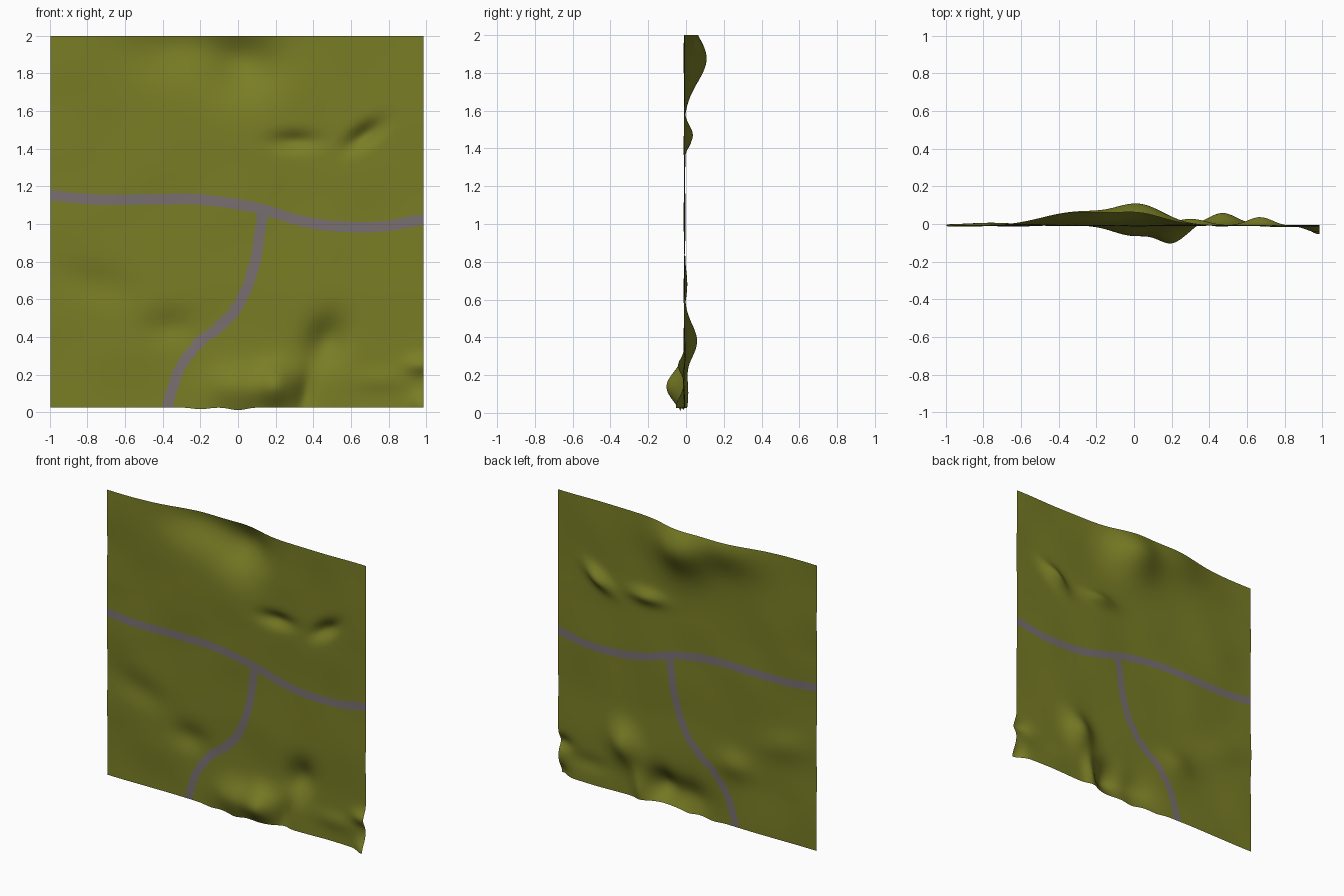
import bpy, bmesh, math
from mathutils import Vector, noise
from mathutils.geometry import intersect_point_line

if "Cube" in bpy.data.objects:
    bpy.data.objects.remove(bpy.data.objects["Cube"])

X0, X1, Z0, Z1 = -0.997, 0.987, 0.025, 2.0
N = 170
HALF = 0.028          # half road width
CELL = 2.0 / N


def material(name, rgb):
    m = bpy.data.materials.new(name)
    m.diffuse_color = (*rgb, 1)
    m.use_nodes = True
    m.node_tree.nodes["Principled BSDF"].inputs["Base Color"].default_value = m.diffuse_color
    return m


def smooth_path(pts, steps=5):
    """Catmull-Rom curve through 2D points."""
    p = [Vector((x, z, 0)) for x, z in pts]
    p = [2 * p[0] - p[1]] + p + [2 * p[-1] - p[-2]]
    out = []
    for a, b, c, d in zip(p, p[1:], p[2:], p[3:]):
        for i in range(steps):
            t = i / steps
            out.append(0.5 * (2 * b + (c - a) * t + (2 * a - 5 * b + 4 * c - d) * t * t
                              + (3 * b - a - 3 * c + d) * t ** 3))
    return out + [p[-2]]


# Road centre lines (x, z)
main_road = smooth_path([(-1.03, 1.16), (-0.92, 1.145), (-0.75, 1.13), (-0.45, 1.131),
                         (-0.2, 1.13), (0.1, 1.086), (0.3, 1.025), (0.5, 0.99),
                         (0.75, 0.985), (0.93, 1.015), (1.03, 1.03)])
side_road = smooth_path([(0.13, 1.08), (0.122, 1.0), (0.09, 0.8), (0.02, 0.6), (-0.08, 0.47),
                         (-0.2, 0.375), (-0.3, 0.25), (-0.35, 0.12), (-0.38, 0.0)])
segments = [s for r in (main_road, side_road) for s in zip(r, r[1:])]


def nearest_on_road(p):
    best, near = 9.0, None
    for a, b in segments:
        if min(abs(a.x - p.x), abs(b.x - p.x)) > 0.2 or min(abs(a.y - p.y), abs(b.y - p.y)) > 0.2:
            continue
        q, t = intersect_point_line(p, a, b)
        q = a if t < 0 else b if t > 1 else q
        d = (p - q).length
        if d < best:
            best, near = d, q
    return best, near


# Hills and hollows: x, z, radius x, radius z, tilt in degrees, depth in y
BUMPS = [
    (-0.30, 1.95, 0.25, 0.16, 0, 0.07),
    (0.03, 1.87, 0.19, 0.17, 15, 0.105),
    (0.30, 1.44, 0.12, 0.05, 0, 0.035),
    (0.67, 1.47, 0.11, 0.05, 35, 0.045),
    (0.47, 0.38, 0.10, 0.13, -25, 0.065),
    (-0.37, 0.45, 0.13, 0.09, 0, 0.025),
    (-0.75, 0.68, 0.18, 0.10, -15, 0.018),
    (0.36, 0.10, 0.05, 0.13, -10, 0.03),
    (0.00, 0.13, 0.15, 0.11, 0, -0.055),
    (0.20, 0.14, 0.10, 0.11, 0, -0.085),
    (0.75, 0.17, 0.15, 0.06, 0, -0.012),
    (0.97, 0.25, 0.08, 0.05, 0, -0.032),
    (0.98, 0.03, 0.06, 0.07, 0, -0.045),
]


def height(x, z):
    y = -0.008 + 0.008 * noise.noise(Vector((x * 3, z * 3, 0.4)))
    for cx, cz, rx, rz, tilt, amp in BUMPS:
        c, s = math.cos(math.radians(tilt)), math.sin(math.radians(tilt))
        u = ((x - cx) * c + (z - cz) * s) / rx
        v = ((z - cz) * c - (x - cx) * s) / rz
        y += amp * math.exp(-u * u - v * v)
    return y


bm = bmesh.new()
bmesh.ops.create_grid(bm, x_segments=N, y_segments=N, size=1)

# Fit the grid to the sheet and pull nearby vertices onto the road edges
for v in bm.verts:
    edge_x, edge_z = abs(v.co.x) > 0.9999, abs(v.co.y) > 0.9999
    p = Vector((X0 + (v.co.x + 1) / 2 * (X1 - X0), Z0 + (v.co.y + 1) / 2 * (Z1 - Z0), 0))
    d, near = nearest_on_road(p)
    if near and abs(d - HALF) < CELL * 0.5:
        q = near + (p - near) * (HALF / d)
        p = Vector((p.x if edge_x else q.x, p.y if edge_z else q.y, 0))
    v.co = p

# Paint the road faces
for f in bm.faces:
    f.material_index = int(nearest_on_road(f.calc_center_median())[0] < HALF)
    f.smooth = True

# Raise the relief and stand the sheet upright, with a ragged lower edge
for v in bm.verts:
    x, z = v.co.x, v.co.y
    low = math.exp(-((z - Z0) / 0.06) ** 2)
    dip = 0.014 * math.exp(-(x / 0.06) ** 2) + 0.009 * math.exp(-((x + 0.2) / 0.06) ** 2)
    v.co = (x, height(x, z), z - dip * low)

me = bpy.data.meshes.new("terrain_sheet")
bm.to_mesh(me)
bm.free()
me.materials.append(material("olive grass", (0.190, 0.205, 0.018)))
me.materials.append(material("grey road", (0.190, 0.160, 0.160)))
bpy.context.collection.objects.link(bpy.data.objects.new("terrain_sheet", me))
